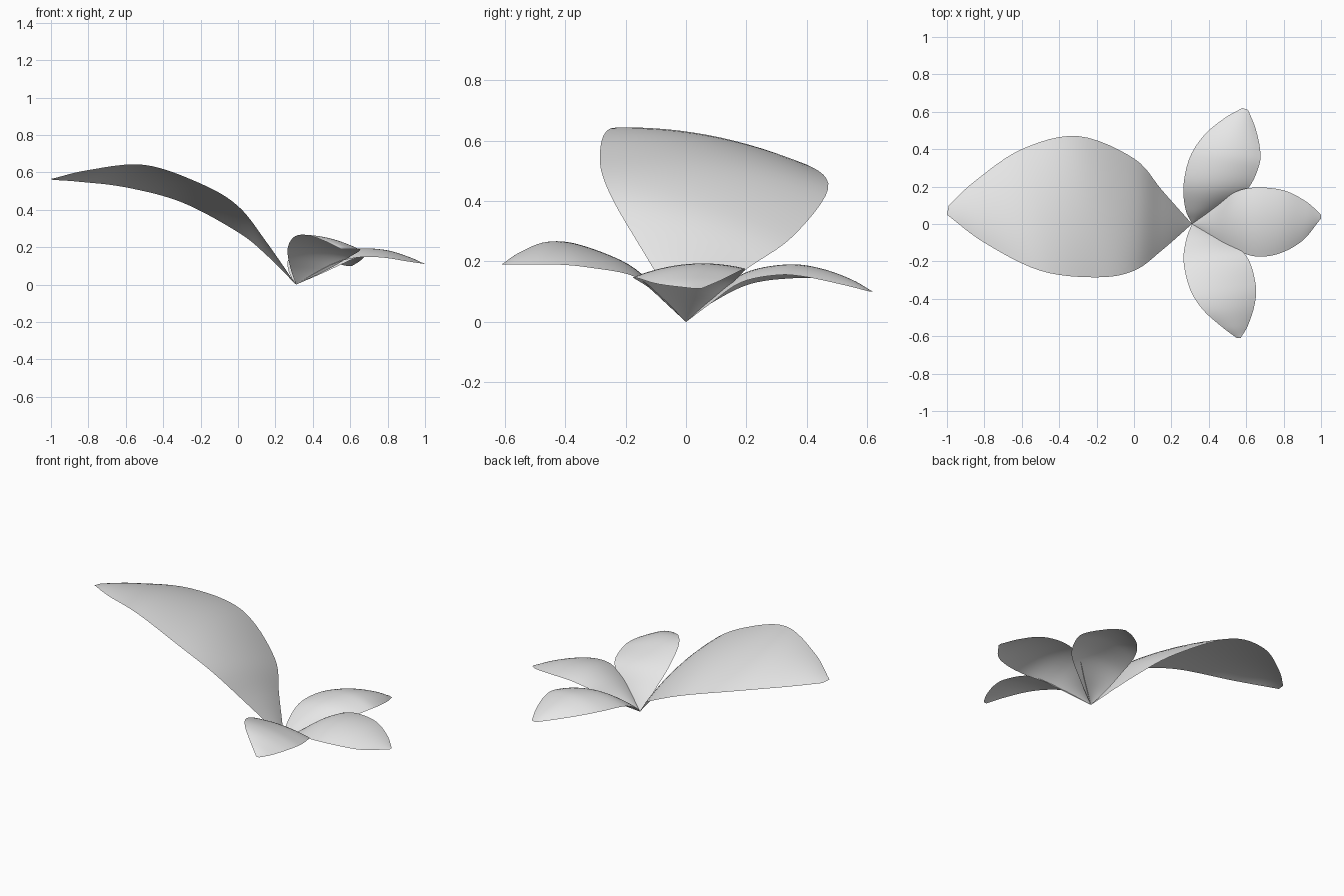
import bpy
import bmesh
import math
from mathutils import Vector

default_cube = bpy.data.objects.get("Cube")
if default_cube:
    bpy.data.objects.remove(default_cube, do_unlink=True)

ROWS, COLUMNS = 36, 14
BASE = (0.31, 0, 0)  # shared point where all leaves meet

# Single plain material
grey = bpy.data.materials.new("light_grey")
grey.use_nodes = True
colour = (0.8, 0.8, 0.8, 1)
grey.diffuse_color = colour
grey.node_tree.nodes["Principled BSDF"].inputs["Base Color"].default_value = colour


def spline_point(points, t):
    """Point on a smooth curve through all control points, t from start to end."""
    last = len(points) - 1
    position = t * last
    i = min(int(position), last - 1)
    u = position - i
    start, end = points[i], points[i + 1]
    before = points[i - 1] if i > 0 else start * 2 - end
    after = points[i + 2] if i + 2 <= last else end * 2 - start
    tangent_in = (end - before) / 2
    tangent_out = (after - start) / 2
    return (start * (2 * u**3 - 3 * u**2 + 1) + tangent_in * (u**3 - 2 * u**2 + u)
            + end * (3 * u**2 - 2 * u**3) + tangent_out * (u**3 - u**2))


def make_leaf(name, first_edge, second_edge, arch):
    """Loft a thin arched leaf between two edge curves that start at the base."""
    first = [Vector(p) for p in [BASE] + first_edge]
    second = [Vector(p) for p in [BASE] + second_edge]
    bm = bmesh.new()
    grid = []
    for row in range(ROWS + 1):
        t = row / ROWS
        a, b = spline_point(first, t), spline_point(second, t)
        height = arch * math.sin(math.pi * t)
        line = []
        for column in range(COLUMNS + 1):
            v = column / COLUMNS
            point = a.lerp(b, v)
            point.z += height * 4 * v * (1 - v)
            line.append(bm.verts.new(point))
        grid.append(line)
    for near, far in zip(grid, grid[1:]):
        for c in range(COLUMNS):
            bm.faces.new((near[c], near[c + 1], far[c + 1], far[c]))
    bmesh.ops.remove_doubles(bm, verts=bm.verts, dist=0.0001)

    # Upper side faces outward
    bm.normal_update()
    if sum(f.normal.z * f.calc_area() for f in bm.faces) < 0:
        bmesh.ops.reverse_faces(bm, faces=bm.faces)
    for face in bm.faces:
        face.smooth = True

    mesh = bpy.data.meshes.new(name)
    bm.to_mesh(mesh)
    bm.free()
    mesh.materials.append(grey)
    leaf = bpy.data.objects.new(name, mesh)
    bpy.context.collection.objects.link(leaf)
    return leaf


# Large tilted leaf sweeping up to the right side
make_leaf(
    "large_leaf",
    [(.15, .18, .16), (0, .35, .28), (-.3, .47, .44),
     (-.6, .4, .52), (-.85, .23, .55), (-.99, .1, .56)],
    [(.15, -.14, .23), (0, -.25, .42), (-.2, -.285, .54),
     (-.5, -.25, .64), (-.8, -.1, .61), (-1, .05, .565)],
    arch=0.04)

# Small leaf pointing to the left side
make_leaf(
    "left_small_leaf",
    [(.43, .09, .075), (.54, .17, .145), (.65, .195, .175),
     (.8, .18, .17), (.92, .12, .14), (1, .05, .11)],
    [(.42, -.07, .065), (.52, -.125, .115), (.64, -.172, .145),
     (.77, -.16, .145), (.9, -.09, .125), (1, .03, .11)],
    arch=0.03)

# Small leaf pointing forward, with its inner edge raised
make_leaf(
    "front_small_leaf",
    [(.47, -.08, .075), (.6, -.17, .15), (.65, -.32, .18),
     (.645, -.43, .19), (.61, -.54, .19), (.57, -.61, .19)],
    [(.28, -.08, .09), (.265, -.2, .19), (.3, -.35, .255),
     (.37, -.46, .265), (.47, -.55, .23), (.55, -.61, .19)],
    arch=0.018)

# Small arched leaf pointing backward
make_leaf(
    "back_small_leaf",
    [(.275, .08, .06), (.265, .21, .125), (.3, .36, .145),
     (.38, .48, .14), (.49, .57, .12), (.58, .62, .1)],
    [(.45, .08, .06), (.6, .18, .13), (.665, .3, .155),
     (.675, .39, .15), (.65, .51, .125), (.61, .61, .1)],
    arch=0.04)
